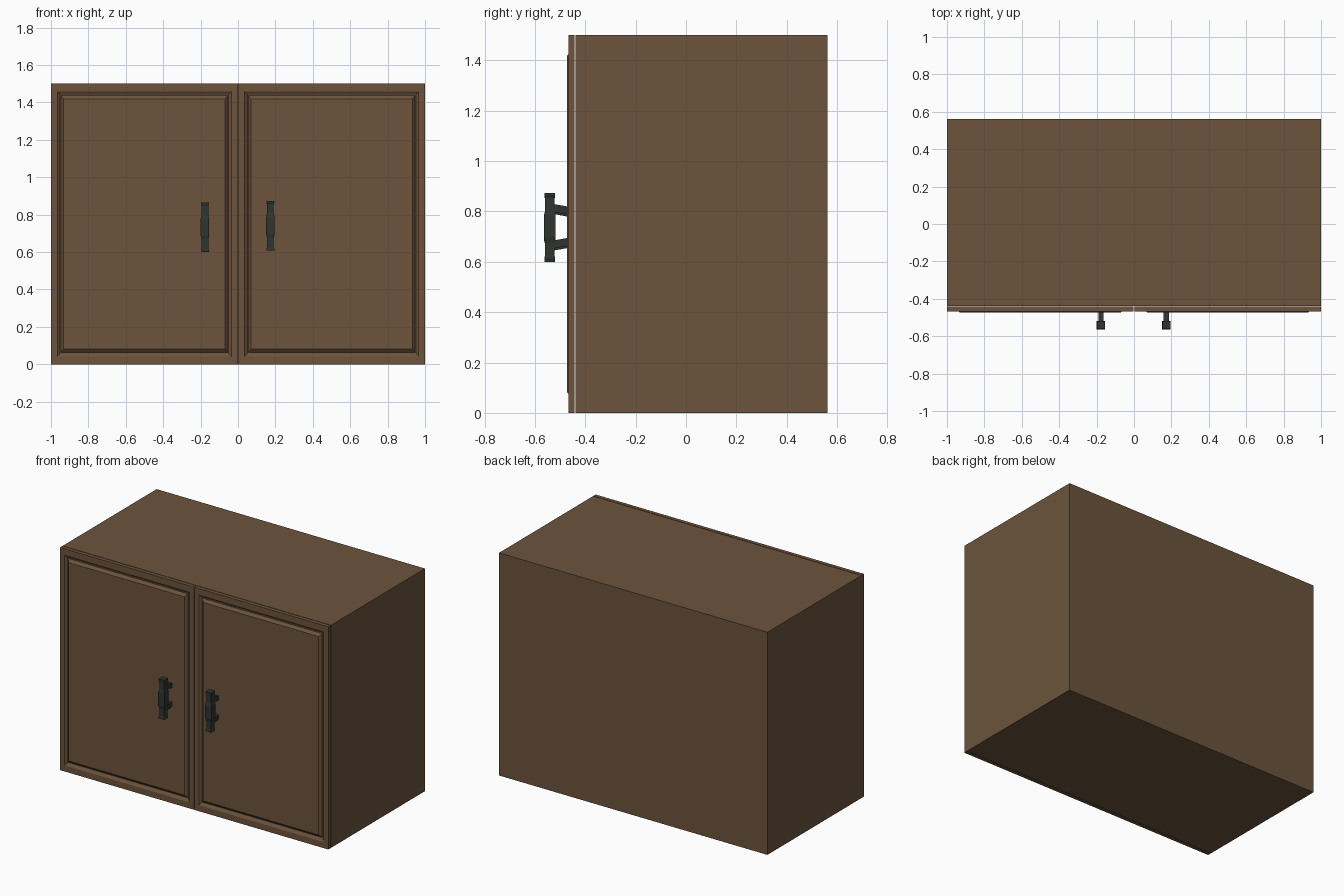
import bpy, bmesh

if "Cube" in bpy.data.objects:
    bpy.data.objects.remove(bpy.data.objects["Cube"])


def material(name, color):
    m = bpy.data.materials.new(name)
    m.diffuse_color = (*color, 1)
    m.use_nodes = True
    m.node_tree.nodes["Principled BSDF"].inputs["Base Color"].default_value = m.diffuse_color
    return m


WOOD = material("brown wood", (0.15, 0.088, 0.045))
IRON = material("dark iron", (0.027, 0.035, 0.029))


def finish(name, bm, mat):
    bmesh.ops.recalc_face_normals(bm, faces=bm.faces)
    me = bpy.data.meshes.new(name)
    bm.to_mesh(me)
    bm.free()
    me.materials.append(mat)
    ob = bpy.data.objects.new(name, me)
    bpy.context.collection.objects.link(ob)
    return ob


def loft(bm, rings):
    """Join four-cornered rings into a capped solid."""
    loops = [[bm.verts.new(p) for p in r] for r in rings]
    for a, b in zip(loops, loops[1:]):
        for i in range(4):
            j = (i + 1) % 4
            bm.faces.new((a[i], a[j], b[j], b[i]))
    bm.faces.new(loops[0])
    bm.faces.new(loops[-1])


def rect_y(x0, x1, z0, z1, y):
    return [(x0, y, z0), (x1, y, z0), (x1, y, z1), (x0, y, z1)]


# Cabinet body
bm = bmesh.new()
loft(bm, [rect_y(-1, 1, 0, 1.5, -0.438), rect_y(-1, 1, 0, 1.5, 0.562)])
finish("cabinet_body", bm, WOOD)

# Doors: (inset, depth) profile of frame, groove and raised panel
PROFILE = [(0, -0.442), (0, -0.467), (0.034, -0.467), (0.048, -0.456),
           (0.053, -0.456), (0.068, -0.472)]


def door(name, x0, x1):
    bm = bmesh.new()
    loft(bm, [rect_y(x0 + d, x1 - d, d * 1.2, 1.5 - d * 1.2, y) for d, y in PROFILE])
    finish(name, bm, WOOD)


door("left_door", -1, -0.002)
door("right_door", 0.002, 1)

# Handles: (height, half width) profile of the grip
GRIP = [(-0.133, 0.021), (-0.122, 0.021), (-0.117, 0.018), (-0.065, 0.018),
        (-0.045, 0.023), (0.045, 0.023), (0.065, 0.018), (0.117, 0.018),
        (0.122, 0.021), (0.133, 0.021)]


def handle(name, cx, cz):
    bm = bmesh.new()
    cy = -0.541
    loft(bm, [[(cx - w, cy - w, cz + z), (cx + w, cy - w, cz + z),
               (cx + w, cy + w, cz + z), (cx - w, cy + w, cz + z)] for z, w in GRIP])
    # Slanted struts to the door
    for s in (-1, 1):
        rings = []
        for y, z in ((-0.535, 0.074), (-0.462, 0.061)):
            c = cz + s * z
            rings.append(rect_y(cx - 0.014, cx + 0.014, c - 0.016, c + 0.016, y))
        loft(bm, rings)
    finish(name, bm, IRON)


handle("left_handle", -0.177, 0.733)
handle("right_handle", 0.173, 0.741)
